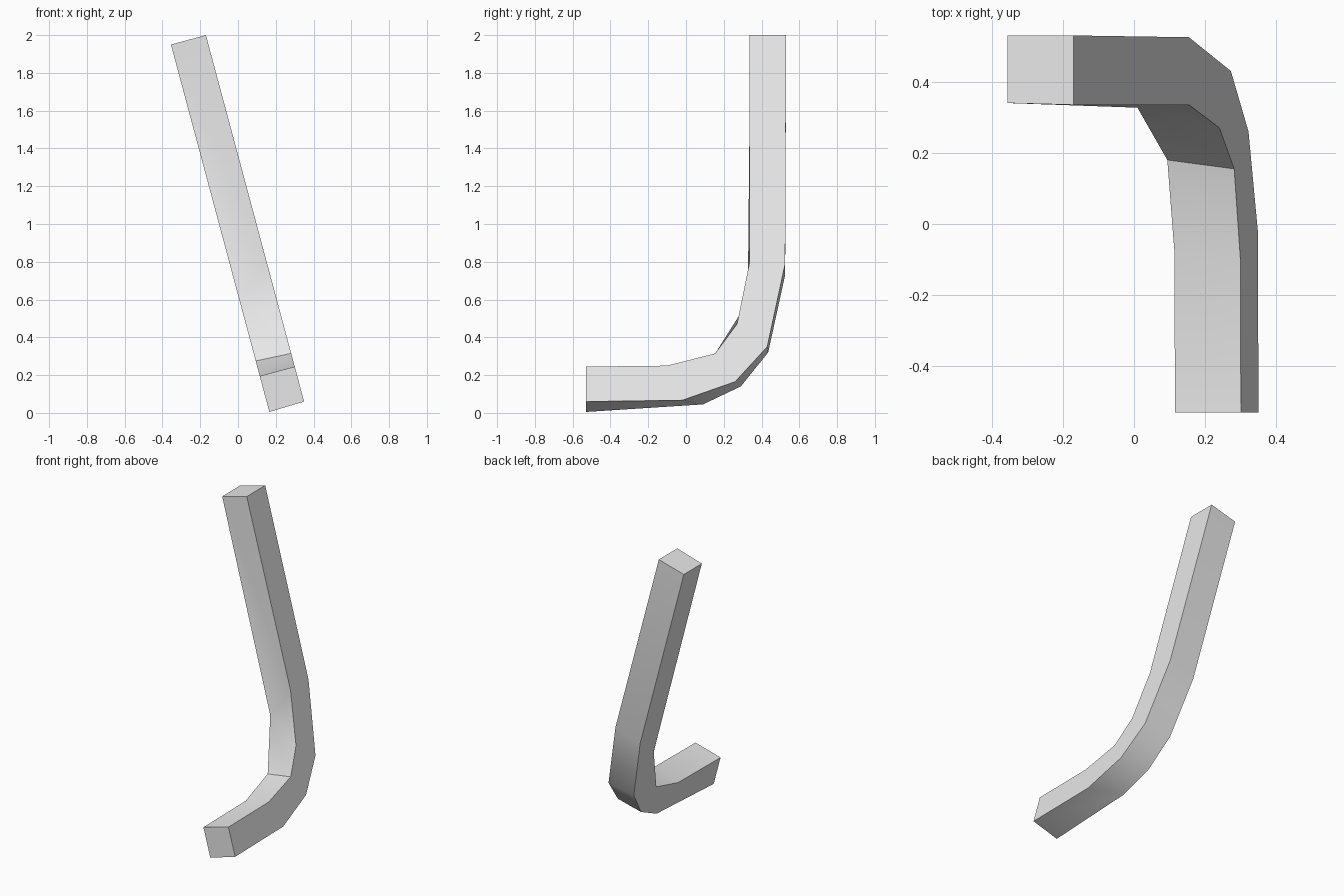
import bpy
import bmesh
import math

cube = bpy.data.objects.get("Cube")
if cube:
    bpy.data.objects.remove(cube)

# Plain grey material
grey = bpy.data.materials.new("light_grey")
grey.use_nodes = True
colour = (0.8, 0.8, 0.8, 1)
grey.diffuse_color = colour
grey.node_tree.nodes["Principled BSDF"].inputs["Base Color"].default_value = colour

LEAN = math.tan(math.radians(15))

# Outlines (y, z) of the two side faces: outer bend upward, inner bend upward
left_outer = [(-.53, .06), (-.02, .067), (.26, .165), (.43, .35), (.525, .79), (.53, 2)]
left_inner = [(-.53, .245), (-.10, .25), (.155, .315), (.27, .47), (.335, .79), (.335, 2)]
right_outer = [(-.53, .005), (.09, .045), (.29, .14), (.435, .32), (.525, .73), (.53, 1.95)]
right_inner = [(-.53, .195), (-.08, .2), (.18, .275), (.327, .588), (.327, .588), (.34, 1.95)]

bm = bmesh.new()


def leaning_edge(points, foot_x, foot_z):
    """Place outline points on a side plane that leans to the right."""
    return [bm.verts.new((foot_x - LEAN * (z - foot_z), y, z)) for y, z in points]


lo, li = (leaning_edge(p, .35, .06) for p in (left_outer, left_inner))
ro, ri = (leaning_edge(p, .166, .005) for p in (right_outer, right_inner))

# Side faces
bm.faces.new(lo + li[::-1])
bm.faces.new(ro[::-1] + ri)
# Outer and inner bend strips
for i in range(len(lo) - 1):
    bm.faces.new((lo[i], ro[i], ro[i + 1], lo[i + 1]))
    bm.faces.new((li[i], li[i + 1], ri[i + 1], ri[i]))
# Foot end and top end
for i in (0, -1):
    bm.faces.new((lo[i], li[i], ri[i], ro[i]))

bmesh.ops.remove_doubles(bm, verts=bm.verts, dist=.0005)
bmesh.ops.recalc_face_normals(bm, faces=bm.faces)
mesh = bpy.data.meshes.new("bent_bar")
bm.to_mesh(mesh)
bm.free()
mesh.materials.append(grey)

bar = bpy.data.objects.new("bent_bar", mesh)
bpy.context.collection.objects.link(bar)
bpy.ops.object.select_all(action='DESELECT')
bar.select_set(True)
bpy.context.view_layer.objects.active = bar
bpy.ops.object.shade_smooth_by_angle(angle=math.radians(35))
